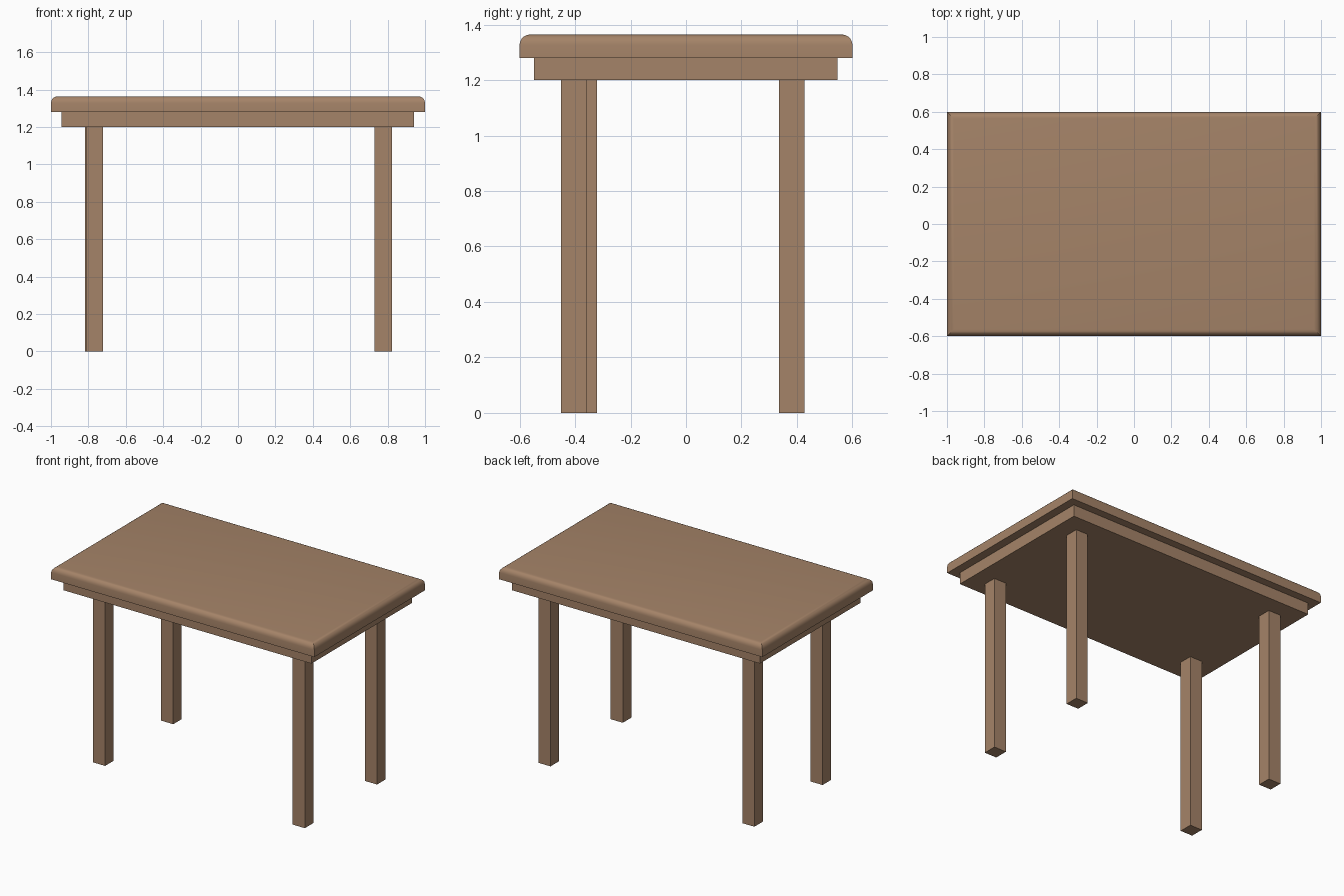
import bpy, bmesh

if "Cube" in bpy.data.objects:
    bpy.data.objects.remove(bpy.data.objects["Cube"])

wood = bpy.data.materials.new("brown wood")
wood.diffuse_color = (0.375, 0.228, 0.138, 1)
wood.use_nodes = True
wood.node_tree.nodes["Principled BSDF"].inputs["Base Color"].default_value = wood.diffuse_color


def box(name, x0, x1, y0, y1, z0, z1, round_top=0):
    """Box between limits, optionally with rounded top edges."""
    bm = bmesh.new()
    bmesh.ops.create_cube(bm, size=1)
    for v in bm.verts:
        v.co.x = x1 if v.co.x > 0 else x0
        v.co.y = y1 if v.co.y > 0 else y0
        v.co.z = z1 if v.co.z > 0 else z0
    if round_top:
        top = [e for e in bm.edges if all(v.co.z > z1 - 1e-4 for v in e.verts)]
        bmesh.ops.bevel(bm, geom=top, offset=round_top, segments=5,
                        profile=0.5, affect='EDGES')
    mesh = bpy.data.meshes.new(name)
    bm.to_mesh(mesh)
    bm.free()
    mesh.materials.append(wood)
    obj = bpy.data.objects.new(name, mesh)
    bpy.context.collection.objects.link(obj)
    return obj


# Table top with rounded upper rim
top = box("table_top", -1, 1, -0.6, 0.6, 1.28, 1.364, round_top=0.037)
bpy.context.view_layer.objects.active = top
top.select_set(True)
bpy.ops.object.shade_smooth_by_angle(angle=0.6)

# Solid slab under the top
box("under_slab", -0.944, 0.942, -0.548, 0.546, 1.2, 1.28)

# Square legs, slightly uneven in placement
W = 0.046
for name, x, y in (("front_left_leg", -0.768, -0.366),
                   ("front_right_leg", 0.777, -0.404),
                   ("back_left_leg", -0.773, 0.381),
                   ("back_right_leg", 0.777, 0.381)):
    box(name, x - W, x + W, y - W, y + W, 0, 1.2)
